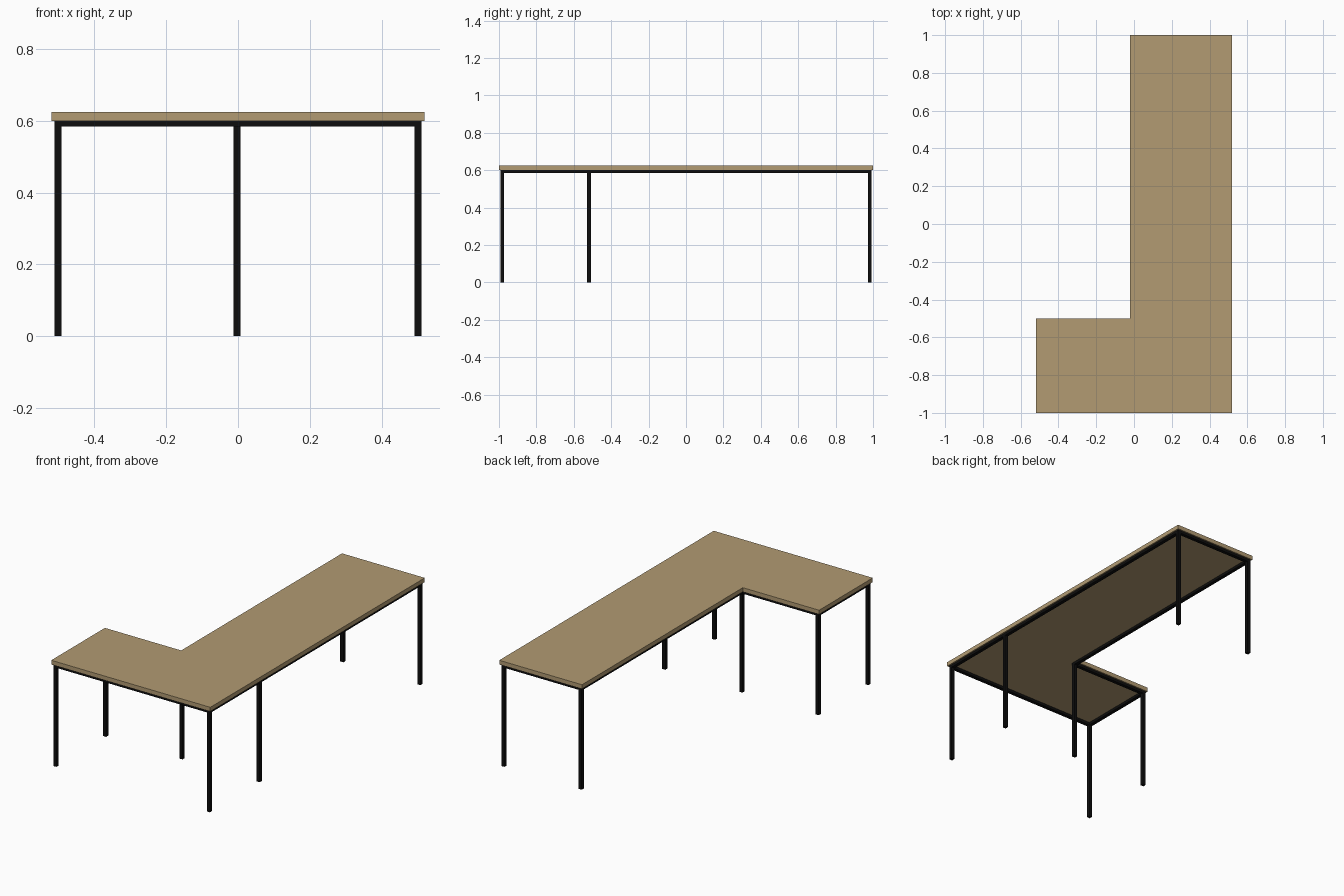
import bpy
import bmesh
from mathutils import Vector

cube = bpy.data.objects.get("Cube")
if cube:
    bpy.data.objects.remove(cube, do_unlink=True)


def make_material(name, colour):
    mat = bpy.data.materials.new(name)
    mat.use_nodes = True
    mat.diffuse_color = colour
    mat.node_tree.nodes["Principled BSDF"].inputs["Base Color"].default_value = colour
    return mat


def finish(name, bm, mat):
    bmesh.ops.recalc_face_normals(bm, faces=bm.faces)
    mesh = bpy.data.meshes.new(name)
    bm.to_mesh(mesh)
    bm.free()
    mesh.materials.append(mat)
    obj = bpy.data.objects.new(name, mesh)
    bpy.context.collection.objects.link(obj)
    return obj


def box(name, low, high, mat):
    low, high = Vector(low), Vector(high)
    bm = bmesh.new()
    bmesh.ops.create_cube(bm, size=1)
    bmesh.ops.scale(bm, vec=high - low, verts=bm.verts)
    bmesh.ops.translate(bm, vec=(low + high) / 2, verts=bm.verts)
    return finish(name, bm, mat)


wood = make_material("light wood", (0.445, 0.328, 0.171, 1))
metal = make_material("black metal", (0.004, 0.004, 0.004, 1))

TOP, THICK = 0.625, 0.025
UNDER = TOP - THICK
HALF = 0.01      # half the width of the square tube
RAIL = 0.0155    # rail height

# L-shaped tabletop, extruded from its outline
outline = [(-0.519, -1), (0.519, -1), (0.519, 1),
           (-0.021, 1), (-0.021, -0.5), (-0.519, -0.5)]
bm = bmesh.new()
face = bm.faces.new([bm.verts.new((x, y, UNDER)) for x, y in outline])
slab = bmesh.ops.extrude_face_region(bm, geom=[face])
raised = [g for g in slab["geom"] if isinstance(g, bmesh.types.BMVert)]
bmesh.ops.translate(bm, vec=(0, 0, THICK), verts=raised)
finish("tabletop", bm, wood)

# Leg at each corner of the L, plus one facing the inner corner
corners = [(-0.501, -0.982), (0.501, -0.982), (0.501, 0.982),
           (-0.003, 0.982), (-0.003, -0.518), (-0.501, -0.518)]
for i, (x, y) in enumerate(corners + [(0.501, -0.518)]):
    box(f"leg_{i + 1}", (x - HALF, y - HALF, 0), (x + HALF, y + HALF, UNDER), metal)

# Rails run under the edge from leg to leg
for i, a in enumerate(corners):
    b = corners[(i + 1) % len(corners)]
    axis = 0 if a[1] == b[1] else 1
    low = [min(p) - HALF for p in zip(a, b)]
    high = [max(p) + HALF for p in zip(a, b)]
    low[axis] += 2 * HALF
    high[axis] -= 2 * HALF
    box(f"rail_{i + 1}", (*low, UNDER - RAIL), (*high, UNDER), metal)
